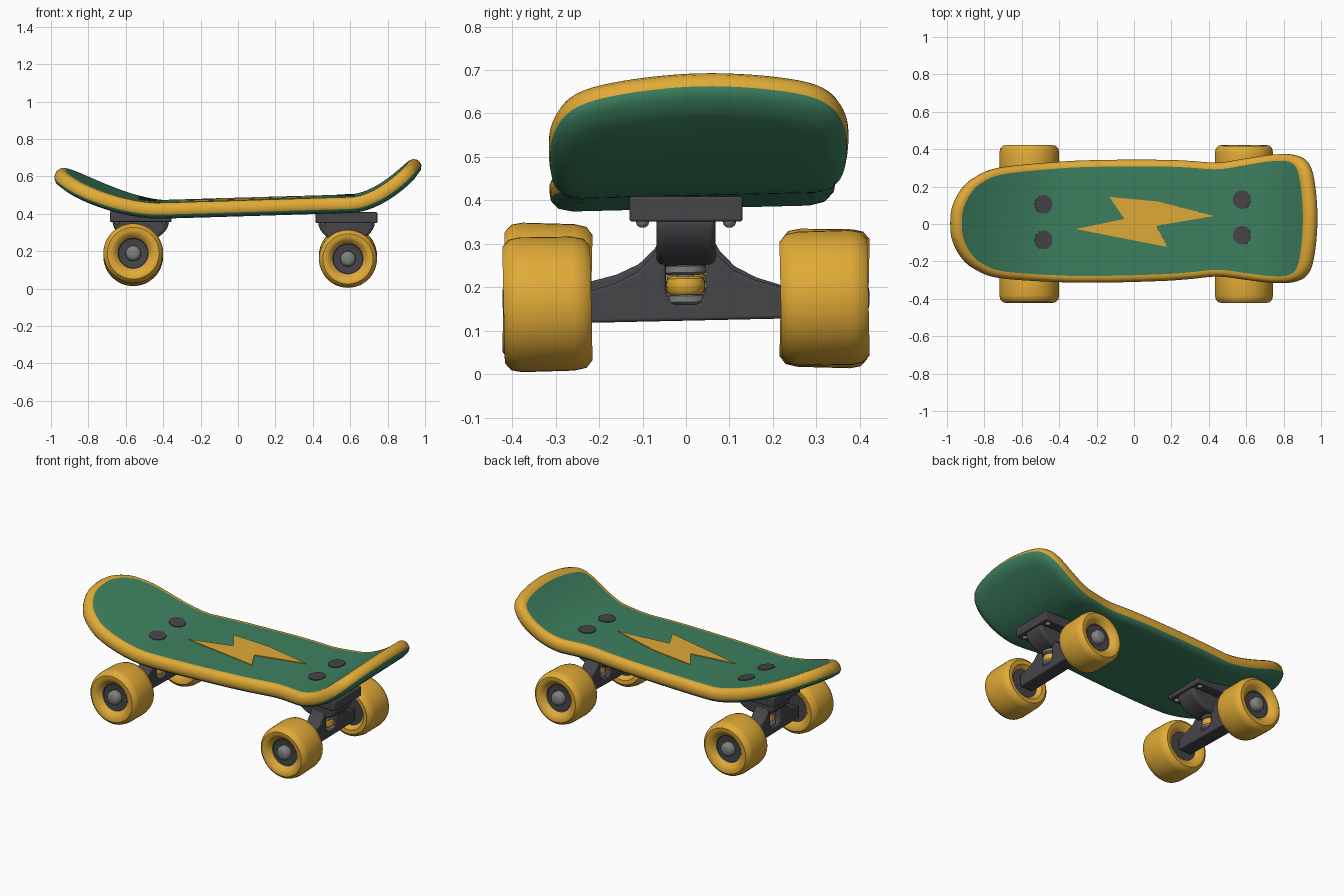
import bpy, bmesh, math
from mathutils import Matrix, Vector

if "Cube" in bpy.data.objects:
    bpy.data.objects.remove(bpy.data.objects["Cube"])


def material(name, rgb):
    m = bpy.data.materials.new(name)
    m.diffuse_color = (*rgb, 1)
    m.use_nodes = True
    m.node_tree.nodes["Principled BSDF"].inputs["Base Color"].default_value = m.diffuse_color
    return m


GREEN = material("green", (0.046, 0.216, 0.116))
YELLOW = material("yellow", (0.75, 0.405, 0.038))
DARK = material("dark grey", (0.062, 0.058, 0.066))
STEEL = material("steel grey", (0.21, 0.22, 0.205))


def finish(name, bm, mats, matrix=Matrix(), angle=35, bevel=0):
    bmesh.ops.recalc_face_normals(bm, faces=bm.faces[:])
    me = bpy.data.meshes.new(name)
    bm.to_mesh(me)
    bm.free()
    for m in mats:
        me.materials.append(m)
    ob = bpy.data.objects.new(name, me)
    bpy.context.collection.objects.link(ob)
    ob.matrix_world = matrix
    if bevel:
        mod = ob.modifiers.new("bevel", 'BEVEL')
        mod.width, mod.segments, mod.limit_method = bevel, 3, 'ANGLE'
    bpy.ops.object.select_all(action='DESELECT')
    ob.select_set(True)
    bpy.context.view_layer.objects.active = ob
    bpy.ops.object.shade_smooth_by_angle(angle=math.radians(angle))
    return ob


def lathe(name, profile, mats, matrix, n=40, rule=None, angle=40):
    """Spin (height, radius) pairs round local z."""
    bm = bmesh.new()
    rings = [[bm.verts.new((r * math.cos(2 * math.pi * k / n), r * math.sin(2 * math.pi * k / n), h))
              for k in range(n)] for h, r in profile]
    for j, (a, b) in enumerate(zip(rings, rings[1:])):
        for k in range(n):
            f = bm.faces.new((a[k], a[(k + 1) % n], b[(k + 1) % n], b[k]))
            f.material_index = rule(j) if rule else 0
    for j, r in ((0, rings[0]), (len(profile) - 2, rings[-1])):
        f = bm.faces.new(r)
        f.material_index = rule(j) if rule else 0
    return finish(name, bm, mats, matrix, angle)


def prism(name, pts, axes, half, mats, matrix, bevel):
    """Extrude a flat outline; axes maps (u, v, depth) to xyz."""
    bm = bmesh.new()
    a, b = ([bm.verts.new(axes(u, v, s * half)) for u, v in pts] for s in (-1, 1))
    bm.faces.new(a)
    bm.faces.new(b)
    for i in range(len(pts)):
        j = (i + 1) % len(pts)
        bm.faces.new((a[i], a[j], b[j], b[i]))
    return finish(name, bm, mats, matrix, 35, bevel)


# ---- deck shape: bent, slightly twisted board ----
def height(x):
    return 0.438 + 0.03 * x + 0.5 * max(0, -0.4 - x) ** 1.6 + 1.33 * max(0, x - 0.6) ** 1.83


def centre(x):
    return 0.017 + 0.015 * x


def on_deck(x, y, h):
    s = (height(x + 0.002) - height(x - 0.002)) / 0.004
    k = 1 / math.sqrt(1 + s * s)
    twist = 0.025 + 0.2 * min(0.5, max(0, -x - 0.4))
    return Vector((x - s * k * h, y + centre(x), height(x) + twist * y + k * h))


HALF = [(-.965, -.09), (-.975, 0), (-.965, .09), (-.92, .18), (-.85, .245), (-.72, .295), (-.4, .322),
        (-.15, .328), (.15, .324), (.3, .316), (.45, .305), (.6, .325), (.75, .343), (.86, .338),
        (.925, .29), (.955, .18), (.968, 0), (.955, -.18)]
P = [Vector(p) for p in HALF]
STEP = 6
outline = []
for i in range(1, len(P) - 2):
    for k in range(STEP):
        t = k / STEP
        a, b, c, d = P[i - 1:i + 3]
        outline.append(0.5 * (2 * b + (c - a) * t + (2 * a - 5 * b + 4 * c - d) * t * t
                              + (3 * b - a - 3 * c + d) * t ** 3))
outline.append(P[-2])


def inset(d):
    out = []
    for i, p in enumerate(outline):
        if i in (0, len(outline) - 1):
            out.append(Vector((p.x + (d if i == 0 else -d), 0)))
        else:
            t = (outline[i + 1] - outline[i - 1]).normalized()
            out.append(p + d * Vector((t.y, -t.x)))
    return out


def full_loop(half):
    return half + [Vector((p.x, -p.y)) for p in half[-2:0:-1]]


RINGS = [(.05, -.045), (.018, -.038), (.003, -.022), (0, -.005), (0, .012), (.008, .03), (.02, .04), (.036, .041)]
bm = bmesh.new()
loops = [[bm.verts.new(on_deck(p.x, p.y, h)) for p in full_loop(inset(d))] for d, h in RINGS]
N = len(loops[0])
for j, (a, b) in enumerate(zip(loops, loops[1:])):
    for i in range(N):
        f = bm.faces.new((a[i], a[(i + 1) % N], b[(i + 1) % N], b[i]))
        f.material_index = 1 if j >= 2 else 0      # yellow rim above green underside
M = 10
for loop, (d, h) in ((loops[0], RINGS[0]), (loops[-1], RINGS[-1])):
    half = inset(d)
    rows = [[loop[0]] * (M + 1)]
    for i in range(1, len(half) - 1):
        p = half[i]
        mid = [bm.verts.new(on_deck(p.x, p.y * (1 - 2 * k / M), h)) for k in range(1, M)]
        rows.append([loop[i]] + mid + [loop[N - i]])
    rows.append([loop[len(half) - 1]] * (M + 1))
    for r, s in zip(rows, rows[1:]):
        for k in range(M):
            bm.faces.new(list(dict.fromkeys((r[k], r[k + 1], s[k + 1], s[k]))))
finish("deck", bm, [GREEN, YELLOW], angle=60)


# ---- painted bolt and mounting discs as thin plates on the deck ----
def decal(name, pts, mat):
    bm = bmesh.new()
    bm.faces.new([bm.verts.new((x, y - centre(x), 0)) for x, y in pts])
    bmesh.ops.triangulate(bm, faces=bm.faces[:])
    for k in range(-10, 11):
        bmesh.ops.bisect_plane(bm, geom=bm.verts[:] + bm.edges[:] + bm.faces[:],
                               plane_co=(k * 0.07, 0, 0), plane_no=(1, 0, 0))
    ext = bmesh.ops.extrude_face_region(bm, geom=bm.faces[:])
    top = {g for g in ext["geom"] if isinstance(g, bmesh.types.BMVert)}
    for v in bm.verts:
        v.co = on_deck(v.co.x, v.co.y, 0.0455 if v in top else 0.039)
    finish(name, bm, [mat])


decal("lightning_bolt", [(-.13, .145), (.13, .12), (.43, .043), (.12, -.01), (.18, -.123),
                         (-.31, -.027), (-.05, .027)], YELLOW)
for i, (cx, cy) in enumerate([(-.49, .105), (-.49, -.085), (.58, .13), (.58, -.06)]):
    decal(f"mounting_disc_{i}", [(cx + .05 * math.cos(a * math.pi / 12), cy + .05 * math.sin(a * math.pi / 12))
                                 for a in range(24)], DARK)

# ---- trucks and wheels ----
WHEEL = [(-.078, .05), (-.078, .085), (-.1, .11), (-.102, .135), (-.088, .153), (-.06, .159), (.06, .16),
         (.085, .155), (.1, .138), (.1, .118), (.09, .1), (.072, .083), (.064, .078), (.06, .05)]
ARM = [(.23, -.045), (.23, .025), (.16, .045), (.11, .07), (.075, .105), (.06, .13), (.046, .13),
       (.046, .02), (.03, -.005)]
HANGER = ARM + [(-y, z) for y, z in ARM[::-1]]


def truck(tag, px, pz, wx, wz, roll, size):
    base = Matrix.Translation((px, 0, pz))
    # baseplate and rounded housing below it
    prism(f"baseplate_{tag}", [(-.165, -.13), (.165, -.13), (.165, .13), (-.165, .13)],
          lambda u, v, d: (u, v, d), .029, [DARK], base, .006)
    dome = [(.152 * math.cos(a * math.pi / 16), -.02 - .115 * math.sin(a * math.pi / 16)) for a in range(17)]
    prism(f"housing_{tag}", dome, lambda u, v, d: (u, d, v), .068, [DARK], base, .015)
    for i, (sx, sy) in enumerate([(1, 1), (1, -1), (-1, 1), (-1, -1)]):
        lathe(f"plate_bolt_{tag}_{i}", [(-.042, .007), (-.037, .013), (-.028, .016), (-.02, .016)], [STEEL],
              base @ Matrix.Translation((sx * .125, sy * .1, 0)), 12)
    # hanger, kingpin stack and axle, tilted together
    axle = Matrix.Translation((wx, 0, wz)) @ Matrix.Rotation(roll, 4, 'X')
    prism(f"hanger_{tag}", HANGER, lambda u, v, d: (d, u, v), .045, [DARK], axle, .014)
    king = axle @ Matrix.Translation((.012, 0, 0))
    lathe(f"kingpin_{tag}", [(-.03, .02), (.13, .02)], [STEEL], king, 16)
    lathe(f"bushing_{tag}", [(.015, .036), (.022, .043), (.04, .045), (.052, .042), (.057, .034)], [YELLOW], king, 24)
    for i, z in enumerate((-.008, .06)):
        lathe(f"washer_{tag}_{i}", [(z, .04), (z + .006, .048), (z + .02, .048), (z + .023, .042)], [STEEL], king, 24)
    across = axle @ Matrix.Rotation(-math.pi / 2, 4, 'X')
    lathe(f"axle_{tag}", [(-.4, .02), (.4, .02)], [STEEL], across, 16)
    for s, side in ((-1, "near"), (1, "far")):
        m = axle @ Matrix.Translation((0, s * .32, 0)) @ Matrix.Rotation(-s * math.pi / 2, 4, 'X')
        lathe(f"wheel_{tag}_{side}", [(h, r * size if r > .1 else r) for h, r in WHEEL], [YELLOW, DARK], m, 48,
              lambda j: 1 if j == 0 or j >= 11 else 0)
        lathe(f"axle_nut_{tag}_{side}", [(.05, .042), (.085, .042), (.097, .033), (.102, .018)], [STEEL], m, 12)


truck("left", -.52, .386, -.56, .181, -.02, 1.0)
truck("right", .58, .38, .588, .168, .022, .97)
